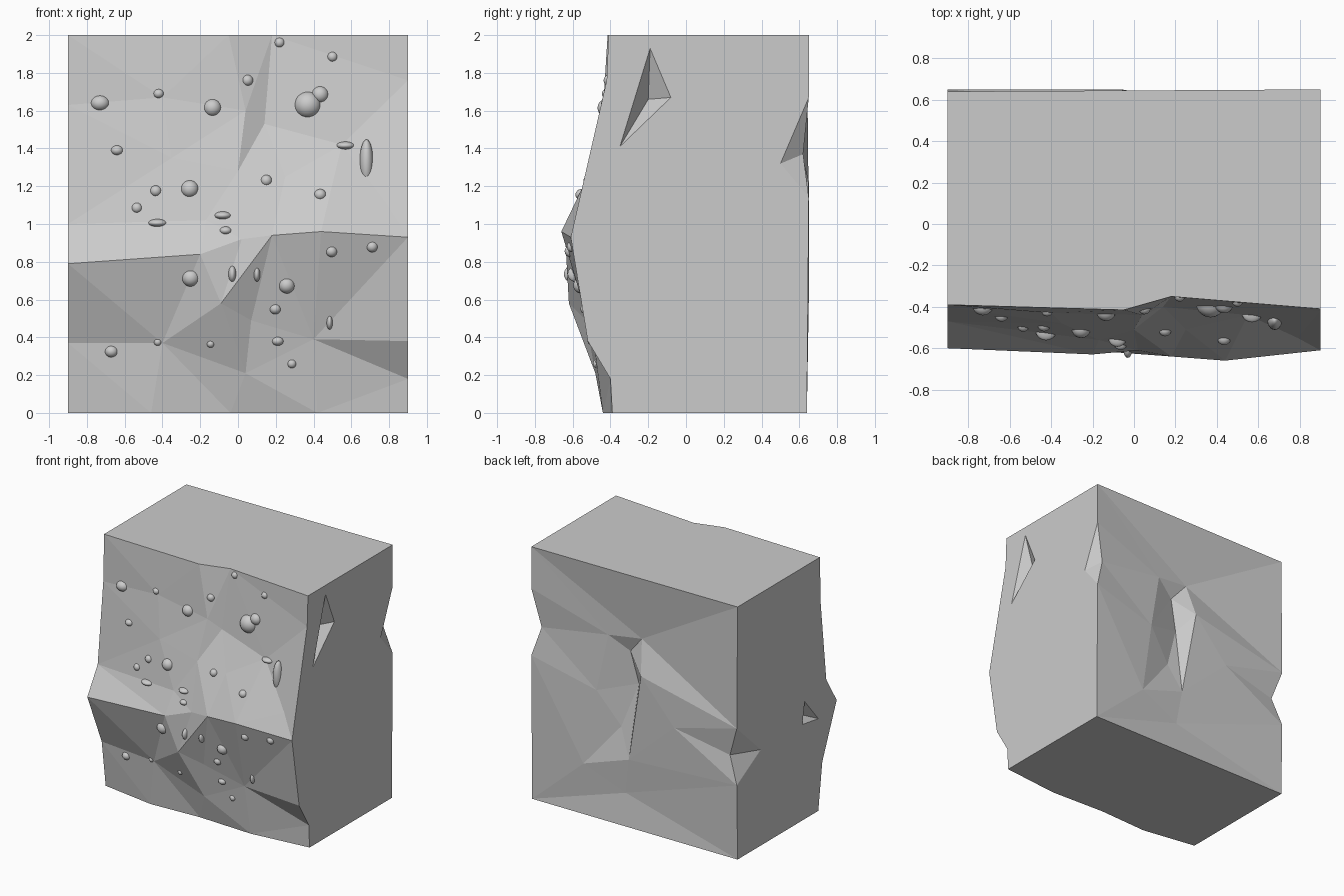
import bpy, bmesh
from mathutils import Vector
from mathutils.geometry import delaunay_2d_cdt
from mathutils.bvhtree import BVHTree

bm = bmesh.new()


def panel(outline, inner, axes, edges=(), out=(0, 0, 1)):
    """Triangulate one wall of the block inside its outline, in the given 2D axes."""
    pts = [Vector(p) for p in outline + inner]
    flat = [Vector((p[axes[0]], p[axes[1]])) for p in pts]
    n = len(outline)
    creases = [(n + a, n + b) for a, b in edges]
    res = delaunay_2d_cdt(flat, creases, [list(range(n))], 1, 1e-5)
    verts = [bm.verts.new(pts[o[0]]) for o in res[3]]
    for f in res[2]:
        face = bm.faces.new([verts[i] for i in f])
        face.normal_update()
        if face.normal.dot(Vector(out)) < 0:
            face.normal_flip()


# shared border lines of the block (bottom to top, or left to right)
front_left = [(-.9, -.37, 0), (-.9, -.42, .37), (-.9, -.6, .79), (-.9, -.47, 1.0),
              (-.9, -.40, 1.63), (-.9, -.39, 2)]
front_right = [(.9, -.39, 0), (.9, -.40, .18), (.9, -.52, .38), (.9, -.61, .93),
               (.9, -.42, 1.76), (.9, -.41, 2)]
back_left = [(-.9, .64, 0), (-.9, .65, .59), (-.82, .62, .80), (-.9, .65, 1.04), (-.9, .64, 2)]
back_right = [(.9, .64, 0), (.9, .65, 1.14), (.83, .62, 1.37), (.9, .65, 1.67), (.9, .65, 2)]
front_top = [(-.05, -.415, 2), (.18, -.35, 2)]
front_base = [(-.46, -.44, 0), (-.04, -.42, 0), (.42, -.44, 0)]

# rough front with an overhanging ridge
ridge = [(-.2, -.63, .84), (.02, -.61, .92), (.18, -.64, .94), (.44, -.66, .96)]
rough = [(-.09, -.62, .58), (.07, -.53, .49), (-.4, -.48, .37), (.04, -.48, .21),
         (.4, -.49, .39), (-.17, -.56, 1.02), (.25, -.51, 1.25), (.79, -.55, 1.1),
         (.14, -.40, 1.53), (.55, -.44, 1.42), (.04, -.44, 1.6), (-.4, -.43, 1.67),
         (-.35, -.48, 1.35), (0, -.51, 1.28)]
panel(front_base + front_right + front_top[::-1] + front_left[::-1], ridge + rough, (0, 2),
      [(0, 1), (1, 2), (2, 3), (0, 4), (4, 2), (4, 6), (6, 7), (7, 8), (4, 5), (5, 8)],
      (0, -1, 0))

# chipped back
chips = [(-.02, .58, 1.49), (.1, .55, 1.35), (.26, .6, 1.455), (-.06, .65, 1.23),
         (.06, .63, .53), (.04, .53, 1.1), (.16, .58, .75), (.1, .61, .25),
         (.35, .62, 1.0), (-.35, .65, .9), (.45, .64, .4)]
panel(back_left[:1] + back_right + back_left[:0:-1], chips, (0, 2), [(3, 4)], (0, 1, 0))

# side walls with triangular chips
panel(front_right + back_right[::-1],
      [(.9, -.19, 1.93), (.9, -.35, 1.41), (.9, -.08, 1.67), (.81, -.2, 1.66), (.9, .5, 1.32)],
      (1, 2), [(0, 1), (1, 2), (2, 0)], (1, 0, 0))
panel(front_left + back_left[::-1],
      [(-.9, -.2, .93), (-.9, -.37, .73), (-.9, -.17, .76), (-.83, -.23, .8), (-.9, .35, .76)],
      (1, 2), [(0, 1), (1, 2), (2, 0)], (-1, 0, 0))

# flat top and base
panel(front_left[-1:] + front_top + front_right[-1:] + back_right[-1:] + back_left[-1:],
      [], (0, 1), out=(0, 0, 1))
panel(front_left[:1] + front_base + front_right[:1] + back_right[:1] + back_left[:1],
      [], (0, 1), out=(0, 0, -1))

bmesh.ops.remove_doubles(bm, verts=bm.verts, dist=1e-4)
bmesh.ops.recalc_face_normals(bm, faces=bm.faces)
mesh = bpy.data.meshes.new("rock_block")
bm.to_mesh(mesh)
bpy.context.collection.objects.link(bpy.data.objects.new("rock_block", mesh))
tree = BVHTree.FromBMesh(bm)
bm.free()

# pebbles set into the front: x, z, half width, half height
pebbles = [(.22, 1.96, .027, .027), (.5, 1.885, .027, .027), (.05, 1.76, .03, .03),
           (-.42, 1.69, .028, .025), (-.135, 1.615, .047, .047), (.37, 1.63, .072, .072),
           (.435, 1.685, .045, .045), (-.73, 1.64, .05, .042), (-.64, 1.39, .033, .027),
           (.57, 1.415, .05, .022), (.68, 1.33, .036, .118), (.15, 1.23, .03, .03),
           (.435, 1.155, .032, .03), (-.435, 1.175, .03, .03), (-.255, 1.185, .047, .047),
           (-.535, 1.085, .028, .028), (-.425, 1.005, .05, .022), (-.08, 1.045, .045, .022),
           (-.065, .965, .032, .022), (.71, .88, .03, .03), (.495, .855, .03, .03),
           (-.25, .715, .047, .047), (.258, .675, .043, .043), (.197, .55, .03, .028),
           (-.03, .735, .022, .045), (.1, .735, .018, .04), (.485, .48, .017, .04),
           (.21, .38, .032, .025), (-.145, .365, .02, .02), (-.425, .375, .02, .02),
           (-.67, .325, .035, .032), (.285, .26, .024, .024)]
for i, (x, z, w, h) in enumerate(pebbles):
    hit = tree.ray_cast(Vector((x, -2, z)), Vector((0, 1, 0)))[0]
    d = min(max(w, h), .047) if w != h else w
    bpy.ops.mesh.primitive_ico_sphere_add(subdivisions=3, radius=1,
                                          location=(x, hit.y + .35 * d, z))
    ob = bpy.context.object
    ob.name = f"pebble_{i + 1}"
    ob.scale = (w, d, h)
    bpy.ops.object.shade_smooth_by_angle()
